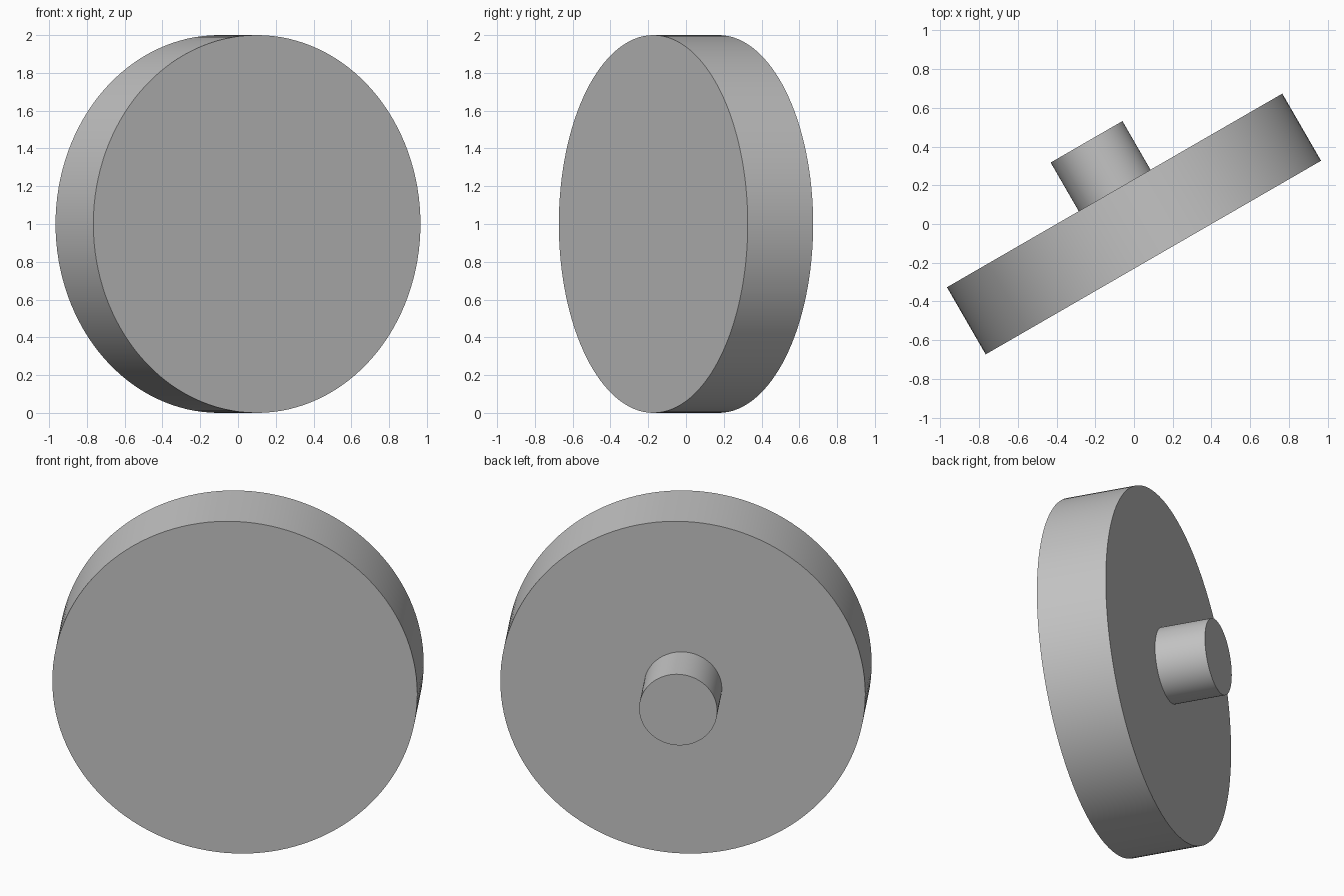
import bpy
from math import radians
from mathutils import Matrix, Vector

cube = bpy.data.objects.get("Cube")
if cube:
    bpy.data.objects.remove(cube, do_unlink=True)

# One plain grey for both parts
grey = bpy.data.materials.new("light grey")
grey.use_nodes = True
colour = (0.55, 0.55, 0.55, 1)
grey.diffuse_color = colour
grey.node_tree.nodes["Principled BSDF"].inputs["Base Color"].default_value = colour

# The shared axis is horizontal, pointing backwards, turned 30 degrees about z
TURN = Matrix.Rotation(radians(30), 4, "Z") @ Matrix.Rotation(radians(-90), 4, "X")
CENTRE = Vector((0, 0, 1))
THICKNESS = 0.4
KNOB_LENGTH = 0.29


def cylinder(name, radius, start, end):
    """Cylinder along the shared axis, from start to end."""
    middle = CENTRE + TURN @ Vector((0, 0, (start + end) / 2))
    bpy.ops.mesh.primitive_cylinder_add(
        vertices=128, radius=radius, depth=end - start,
        location=middle, rotation=TURN.to_euler())
    part = bpy.context.object
    part.name = name
    part.data.materials.append(grey)
    bpy.ops.object.shade_smooth_by_angle(angle=radians(30))
    return part


# Wide disc, with a short round knob on its back
back = THICKNESS / 2
cylinder("disc", 1, -back, back)
cylinder("back_knob", 0.214, back, back + KNOB_LENGTH)
